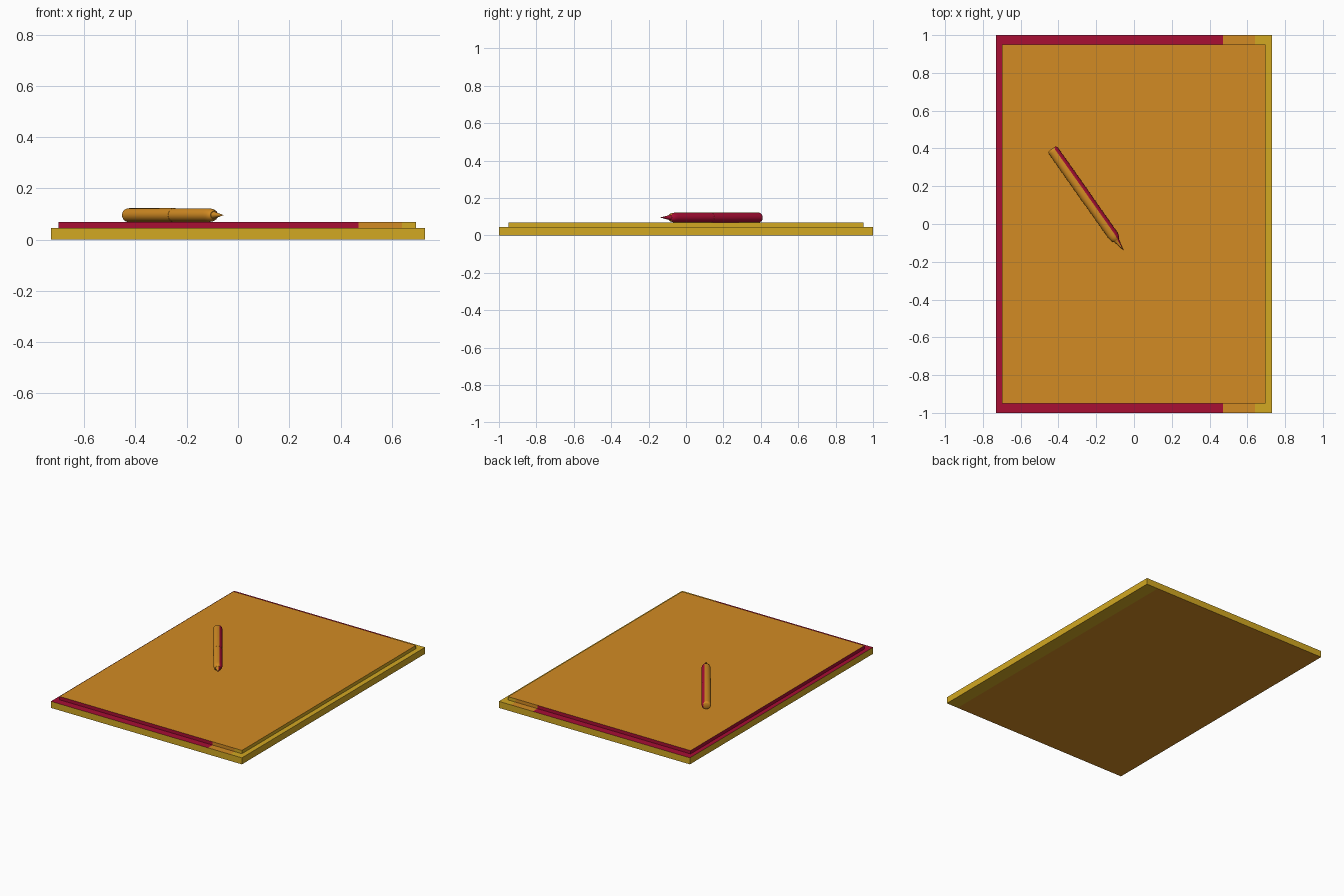
import bpy, bmesh, math
from mathutils import Vector

if "Cube" in bpy.data.objects:
    bpy.data.objects.remove(bpy.data.objects["Cube"])


def lin(c):
    c /= 255
    return c / 12.92 if c <= 0.04045 else ((c + 0.055) / 1.055) ** 2.4


def material(name, rgb):
    m = bpy.data.materials.new(name)
    m.diffuse_color = (*[lin(c) for c in rgb], 1)
    m.use_nodes = True
    m.node_tree.nodes["Principled BSDF"].inputs["Base Color"].default_value = m.diffuse_color
    return m


MATS = [material("orange", (210, 139, 35)),
        material("crimson", (168, 14, 52)),
        material("gold", (210, 168, 34))]
ORANGE, CRIMSON, GOLD = 0, 1, 2


def band(x):
    return CRIMSON if x < 0.47 else ORANGE if x < 0.64 else GOLD


def finish(bm, name, rule):
    bmesh.ops.recalc_face_normals(bm, faces=bm.faces)
    bm.normal_update()
    for f in bm.faces:
        f.material_index = rule(f.calc_center_median(), f.normal)
    me = bpy.data.meshes.new(name)
    bm.to_mesh(me)
    bm.free()
    for m in MATS:
        me.materials.append(m)
    ob = bpy.data.objects.new(name, me)
    bpy.context.collection.objects.link(ob)
    return ob


def slab(name, lo, hi, rule):
    # box cut along the two colour boundaries
    bm = bmesh.new()
    bmesh.ops.create_cube(bm, size=1)
    for v in bm.verts:
        v.co = [(a + b) / 2 + c * (b - a) for a, b, c in zip(lo, hi, v.co)]
    for x in (0.47, 0.64):
        bmesh.ops.bisect_plane(bm, geom=bm.verts[:] + bm.edges[:] + bm.faces[:],
                               plane_co=(x, 0, 0), plane_no=(1, 0, 0))
    return finish(bm, name, rule)


# lower board: gold edges, banded top, orange underside with a gold strip
def base_rule(c, n):
    if abs(n.z) < 0.5:
        return GOLD
    if n.z > 0:
        return band(c.x)
    return GOLD if c.x > 0.64 else ORANGE


slab("base_board", (-0.73, -1, 0), (0.73, 1, 0.045), base_rule)

# upper panel: orange top, banded edges
slab("top_panel", (-0.70, -0.95, 0.045), (0.695, 0.95, 0.068),
     lambda c, n: ORANGE if n.z > 0.5 else band(c.x))

# pen: profile turned around its lying axis
start = Vector((-0.434, 0.398, 0.0955))
axis = Vector((0.576, -0.818, 0)).normalized()
side = Vector((-axis.y, axis.x, 0))
up = Vector((0, 0, 1))


def pen_part(name, profile, sides=32):
    bm = bmesh.new()
    rings = []
    for t, r in profile:
        p = start + axis * t
        if r == 0:
            rings.append([bm.verts.new(p)] * sides)
        else:
            rings.append([bm.verts.new(p + side * (r * 1.08 * math.cos(a)) + up * (r * math.sin(a)))
                          for a in (2 * math.pi * i / sides for i in range(sides))])
    for a, b in zip(rings, rings[1:]):
        for i in range(sides):
            j = (i + 1) % sides
            bm.faces.new(list(dict.fromkeys((a[i], a[j], b[j], b[i]))))
    # crimson runs along one flank
    ob = finish(bm, name, lambda c, n: CRIMSON if n.dot(side) > 0.42 else ORANGE)
    bpy.context.view_layer.objects.active = ob
    ob.select_set(True)
    bpy.ops.object.shade_smooth_by_angle(angle=math.radians(35))
    ob.select_set(False)


pen_part("pen_cap", [(0, 0), (0, 0.018), (0.003, 0.023), (0.009, 0.0262),
                     (0.018, 0.027), (0.322, 0.0275), (0.322, 0)])
pen_part("pen_barrel", [(0.322, 0), (0.322, 0.0268), (0.555, 0.0265), (0.572, 0.025),
                        (0.586, 0.021), (0.592, 0.016), (0.592, 0)])
pen_part("pen_tip", [(0.588, 0), (0.588, 0.015), (0.602, 0.0115), (0.632, 0.005), (0.658, 0)])
